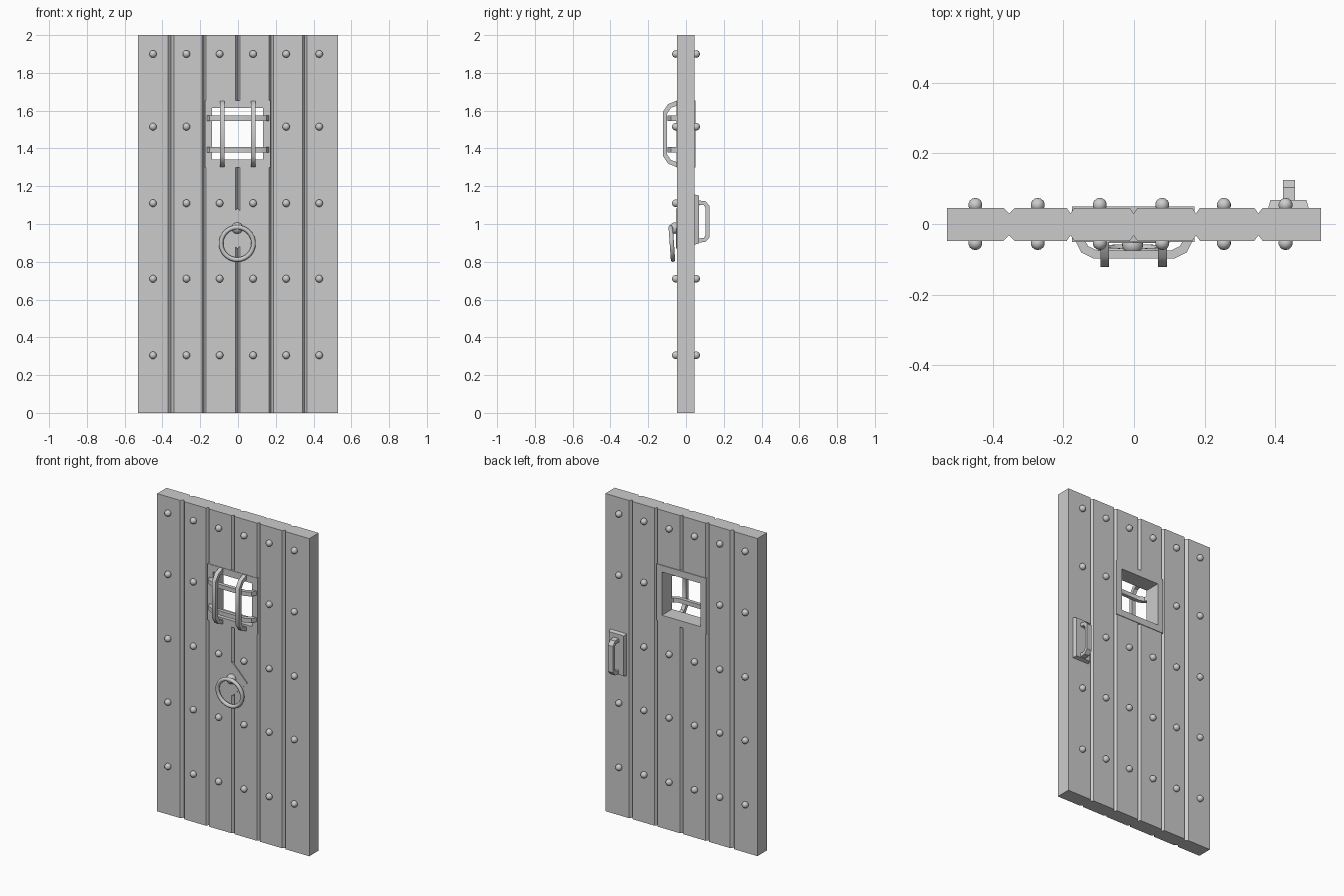
import bpy, bmesh, math
from mathutils import Matrix, Vector

if "Cube" in bpy.data.objects:
    bpy.data.objects.remove(bpy.data.objects["Cube"])

FRONT, BACK = -0.048, 0.046


def finish(name, bm, smooth=None):
    bmesh.ops.recalc_face_normals(bm, faces=bm.faces)
    me = bpy.data.meshes.new(name)
    bm.to_mesh(me)
    bm.free()
    ob = bpy.data.objects.new(name, me)
    bpy.context.collection.objects.link(ob)
    if smooth:
        bpy.ops.object.select_all(action='DESELECT')
        ob.select_set(True)
        bpy.context.view_layer.objects.active = ob
        bpy.ops.object.shade_smooth_by_angle(angle=math.radians(smooth))
    return ob


def prism(name, pts, place, a, b, smooth=None):
    """Extrude a 2D outline from depth a to b; place(u, v, d) gives xyz."""
    bm = bmesh.new()
    face = bm.faces.new([bm.verts.new(place(u, v, a)) for u, v in pts])
    ext = bmesh.ops.extrude_face_region(bm, geom=[face])
    shift = Vector(place(0, 0, b)) - Vector(place(0, 0, a))
    bmesh.ops.translate(bm, vec=shift, verts=[g for g in ext['geom'] if isinstance(g, bmesh.types.BMVert)])
    return finish(name, bm, smooth)


def strap(name, outer, inner, place, a, b):
    """Bent bar, mirrored about u = 0; outer and inner run from foot to crown."""
    def full(half):
        return half + [(-u, v) for u, v in reversed(half)]
    return prism(name, full(outer) + full(inner)[::-1], place, a, b, 35)


def rect(x0, x1, z0, z1):
    return [(x0, z0), (x1, z0), (x1, z1), (x0, z1)]


def xz(u, v, d):
    return (u, d, v)


# Planked slab with V grooves on both faces
grooves = [(-0.354, 0.016), (-0.18, 0.011), (-0.001, 0.011), (0.176, 0.011), (0.353, 0.012)]
front = [(-0.53, FRONT)]
back = [(-0.53, BACK)]
for x, h in grooves:
    front += [(x - h, FRONT), (x, FRONT + 0.016), (x + h, FRONT)]
    back += [(x - h, BACK), (x, BACK - 0.016), (x + h, BACK)]
front.append((0.53, FRONT))
back.append((0.53, BACK))
door = prism("door_planks", front + back[::-1], lambda u, v, d: (u, v, d), 0, 2)

# Window opening
cutter = prism("window_cutter", rect(-0.15, 0.145, 1.325, 1.63), xz, -0.2, 0.2)
mod = door.modifiers.new("opening", 'BOOLEAN')
mod.object = cutter
mod.operation = 'DIFFERENCE'
mod.solver = 'EXACT'
bpy.context.view_layer.objects.active = door
bpy.ops.object.modifier_apply(modifier=mod.name)
bpy.data.objects.remove(cutter)

# Window frame: ring of four mitred sides
bm = bmesh.new()
rings = []
for y in (FRONT - 0.003, BACK + 0.004):
    for r in (rect(-0.176, 0.172, 1.3, 1.655), rect(-0.137, 0.132, 1.341, 1.613)):
        rings.append([bm.verts.new((x, y, z)) for x, z in r])
for p, q in ((0, 1), (1, 3), (3, 2), (2, 0)):
    for i in range(4):
        j = (i + 1) % 4
        bm.faces.new((rings[p][i], rings[p][j], rings[q][j], rings[q][i]))
finish("window_frame", bm)

# Bent window bars
for x in (-0.083, 0.081):
    strap("vertical_bar", [(0.178, -0.045), (0.157, -0.095), (0.117, -0.122)],
          [(0.15, -0.045), (0.138, -0.08), (0.108, -0.1)],
          lambda u, v, d: (d, v, 1.477 + u), x - 0.0125, x + 0.0125)
for z in (1.56, 1.393):
    strap("horizontal_bar", [(0.168, -0.045), (0.15, -0.08), (0.114, -0.098)],
          [(0.14, -0.045), (0.13, -0.063), (0.105, -0.075)],
          lambda u, v, d: (u, v, d), z - 0.0135, z + 0.0135)

# Domed rivets on both faces
for zi in (0.305, 0.71, 1.11, 1.515, 1.9):
    for x in (-0.45, -0.273, -0.097, 0.08, 0.255, 0.43):
        if zi == 1.515 and abs(x) < 0.15:
            continue
        for y in (FRONT - 0.006, BACK + 0.008):
            bm = bmesh.new()
            bmesh.ops.create_uvsphere(bm, u_segments=14, v_segments=8, radius=0.02,
                                      matrix=Matrix.Translation((x, y, zi)))
            finish("rivet", bm, 60)

# Knocker: diamond plate, ball and hanging ring
prism("knocker_plate", [(-0.107, 0.976), (-0.003, 0.869), (0.101, 0.976), (-0.003, 1.083)],
      xz, FRONT + 0.005, FRONT - 0.006)
bm = bmesh.new()
bmesh.ops.create_uvsphere(bm, u_segments=16, v_segments=10, radius=0.03,
                          matrix=Matrix.Translation((-0.004, -0.059, 0.978)))
finish("knocker_ball", bm, 60)
bpy.ops.mesh.primitive_torus_add(location=(-0.004, -0.075, 0.897), major_radius=0.086, minor_radius=0.012,
                                 major_segments=32, minor_segments=10,
                                 rotation=(math.radians(94), 0, 0))
bpy.context.object.name = "knocker_ring"
bpy.ops.object.shade_smooth_by_angle(angle=math.radians(60))

# Back handle on a bevelled plate
plate = prism("handle_plate", rect(0.38, 0.496, 0.89, 1.157), xz, BACK - 0.003, 0.068)
bm = bmesh.new()
bm.from_mesh(plate.data)
for v in bm.verts:
    if v.co.y > 0.06:
        v.co.x += 0.007 if v.co.x < 0.43 else -0.007
        v.co.z += 0.007 if v.co.z < 1 else -0.007
bm.to_mesh(plate.data)
bm.free()
strap("door_handle", [(0.112, 0.06), (0.108, 0.103), (0.083, 0.125)],
      [(0.09, 0.06), (0.087, 0.094), (0.072, 0.104)],
      lambda u, v, d: (d, v, 1.013 + u), 0.422, 0.456)
